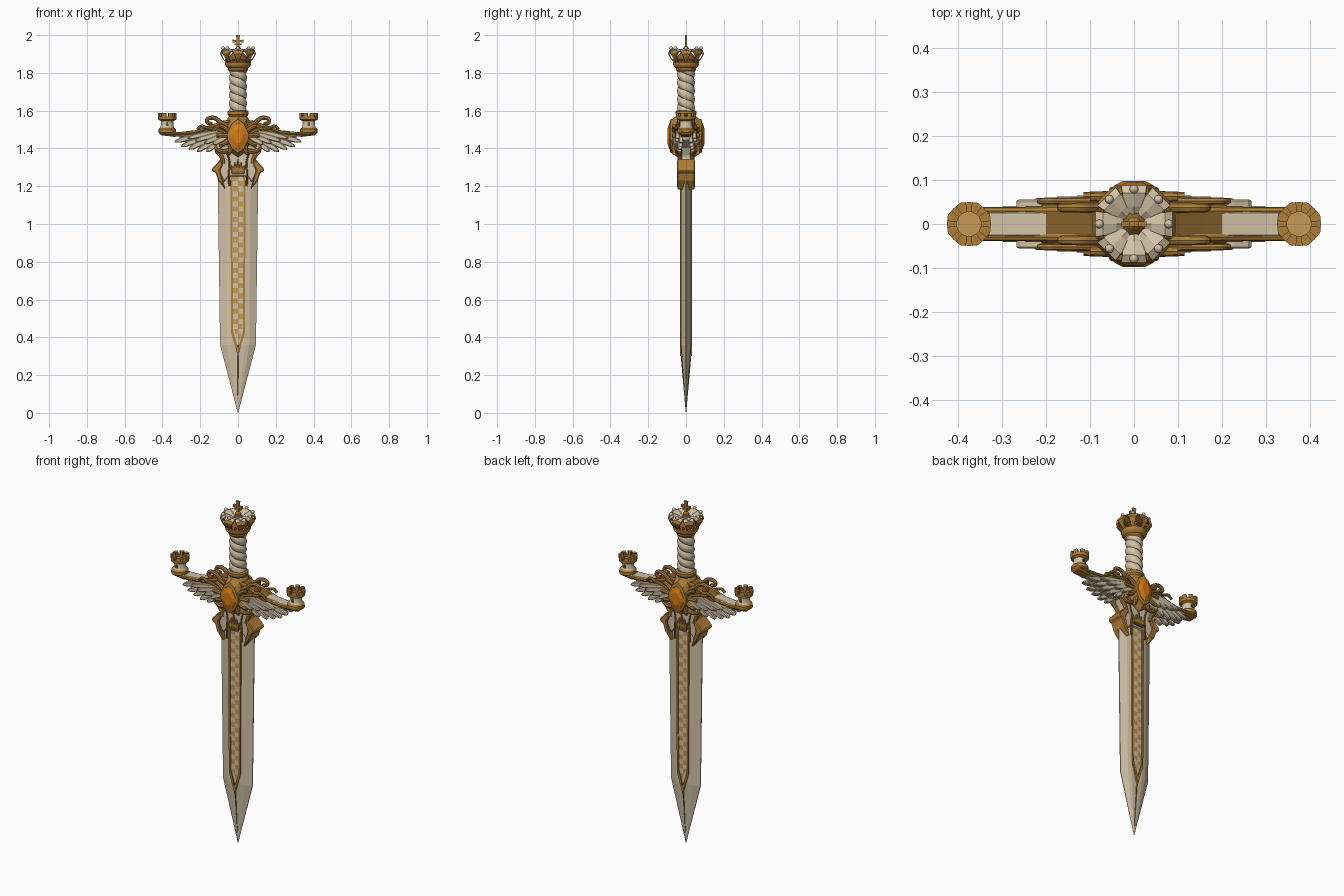
import bpy, bmesh
from math import sin, cos, pi, hypot

if "Cube" in bpy.data.objects:
    bpy.data.objects.remove(bpy.data.objects["Cube"])


def material(name, rgb):
    m = bpy.data.materials.new(name)
    m.use_nodes = True
    m.diffuse_color = (*rgb, 1)
    bsdf = m.node_tree.nodes["Principled BSDF"]
    bsdf.inputs["Base Color"].default_value = (*rgb, 1)
    bsdf.inputs["Roughness"].default_value = 0.6
    return m


CREAM = material("ivory", (0.65, 0.54, 0.38))
GOLD = material("gold", (0.42, 0.21, 0.04))
BRONZE = material("dark gold", (0.24, 0.12, 0.025))
AMBER = material("amber", (0.68, 0.2, 0.008))
INLAY = material("pale gold", (0.55, 0.32, 0.09))
SEAM = material("seam brown", (0.13, 0.09, 0.05))


def finish(o, mats, mirror="", bevel=0, smooth=True):
    """Materials, smooth shading, bevel and mirroring about the sword's centre."""
    if not o.data.materials:
        for m in mats:
            o.data.materials.append(m)
    if smooth:
        bpy.ops.object.select_all(action="DESELECT")
        o.select_set(True)
        bpy.context.view_layer.objects.active = o
        bpy.ops.object.shade_smooth_by_angle(angle=0.6)
    if bevel:
        b = o.modifiers.new("bevel", "BEVEL")
        b.width, b.segments = bevel, 1
    if mirror:
        mm = o.modifiers.new("mirror", "MIRROR")
        mm.use_axis = ["x" in mirror, "y" in mirror, False]
        mm.use_mirror_merge = False
    return o


def mesh(name, verts, faces, mats, rule=None, **kw):
    me = bpy.data.meshes.new(name)
    me.from_pydata(verts, [], faces)
    bm = bmesh.new()
    bm.from_mesh(me)
    bmesh.ops.recalc_face_normals(bm, faces=bm.faces)
    bm.normal_update()
    if rule:
        for f in bm.faces:
            f.material_index = rule(f.calc_center_median(), f.normal)
    bm.to_mesh(me)
    bm.free()
    o = bpy.data.objects.new(name, me)
    bpy.context.collection.objects.link(o)
    return finish(o, mats, **kw)


def loft(name, rings, mats, rule=None, **kw):
    """Skin a list of equal rings and cap both ends."""
    n = len(rings[0])
    faces = [(i * n + j, i * n + (j + 1) % n, (i + 1) * n + (j + 1) % n, (i + 1) * n + j)
             for i in range(len(rings) - 1) for j in range(n)]
    faces += [tuple(range(n)), tuple(range((len(rings) - 1) * n, len(rings) * n))]
    return mesh(name, [v for r in rings for v in r], faces, mats, rule, **kw)


def prism(name, pts, y0, y1, mat, **kw):
    return loft(name, [[(x, y, z) for x, z in pts] for y in (y0, y1)], [mat], smooth=False, **kw)


def symmetric(half):
    return half + [(-x, z) for x, z in reversed(half) if x > 0]


def lathe(name, profile, mats, rule=None, cx=0, n=32, **kw):
    return loft(name, [[(cx + r * cos(2 * pi * k / n), r * sin(2 * pi * k / n), z)
                        for k in range(n)] for r, z in profile], mats, rule, **kw)


def tube(name, pts, y, radius, mat, mirror="xy"):
    """Tapered scroll through x, z points on the plane y."""
    cu = bpy.data.curves.new(name, "CURVE")
    cu.dimensions, cu.bevel_depth, cu.bevel_resolution = "3D", radius, 2
    cu.use_fill_caps, cu.resolution_u = True, 5
    sp = cu.splines.new("NURBS")
    sp.points.add(len(pts) - 1)
    for i, (p, (x, z)) in enumerate(zip(sp.points, pts)):
        p.co, p.radius = (x, y, z, 1), 1 - 0.35 * i / len(pts)
    sp.use_endpoint_u, sp.order_u = True, 3
    o = bpy.data.objects.new(name, cu)
    bpy.context.collection.objects.link(o)
    bpy.ops.object.select_all(action="DESELECT")
    o.select_set(True)
    bpy.context.view_layer.objects.active = o
    bpy.ops.object.convert(target="MESH")
    o = bpy.context.view_layer.objects.active
    o.data.materials.clear()
    return finish(o, [mat], mirror)


# Blade: bevelled cross-section lofted from tip to collar
def section(z, w, m, d):
    half = [(w, -0.003 * d / 0.03), (m, -d * 0.8), (m * 0.6, -d), (-m * 0.6, -d), (-m, -d * 0.8),
            (-w, -0.003 * d / 0.03)]
    return [(x, y, z) for x, y in half] + [(x, -y, z) for x, y in reversed(half)]


loft("blade", [section(0, 0.001, 0.0005, 0.001), section(0.36, 0.095, 0.06, 0.026),
               section(1.3, 0.108, 0.066, 0.026)], [CREAM], smooth=False)

# Gold fuller frame, tip ridge and chequered inlay
prism("fuller_frame", [(0.041, 1.26), (0.036, 0.42), (0, 0.3), (0, 0.345), (0.026, 0.43), (0.03, 1.26)],
      -0.033, -0.02, GOLD, mirror="xy")
loft("tip_ridge", [[(-h, 0, z), (0, -d, z), (h, 0, z), (0, d, z)]
                   for z, h, d in ((0.02, 0.002, 0.003), (0.36, 0.012, 0.033))], [BRONZE], smooth=False)
ROWS, COLS, TILE = 32, 2, 0.027
grid = [((c - 1) * TILE * min(1, 0.35 + r * 0.2), -0.0285, 0.39 + r * TILE)
        for r in range(ROWS + 1) for c in range(COLS + 1)]
cells = [(r * 3 + c, r * 3 + c + 1, r * 3 + c + 4, r * 3 + c + 3) for r in range(ROWS) for c in range(COLS)]
mesh("chequered_inlay", grid, cells, [CREAM, INLAY],
     lambda c, n: (int((c.z - 0.39) / TILE) + (c.x > 0)) % 2, mirror="y", smooth=False)

# Blade collar with gold hooks and a little crown emblem
prism("blade_collar", symmetric([(0, 1.25), (0.05, 1.25), (0.075, 1.22), (0.1, 1.27), (0.12, 1.29),
                                 (0.088, 1.33), (0.085, 1.36), (0.11, 1.41), (0, 1.43)]),
      -0.034, 0.034, CREAM, bevel=0.006)
prism("collar_hook", [(0.09, 1.345), (0.137, 1.295), (0.137, 1.28), (0.118, 1.27), (0.105, 1.23),
                      (0.066, 1.18), (0.083, 1.24), (0.095, 1.285), (0.08, 1.315)],
      -0.048, 0.048, GOLD, mirror="x", bevel=0.005)
tube("collar_rim", [(0.08, 1.32), (0.082, 1.36), (0.12, 1.385), (0.11, 1.42)], -0.032, 0.013, GOLD)
tube("fuller_arch", [(0.045, 1.2), (0.05, 1.27), (0.04, 1.33), (0.06, 1.38)], -0.034, 0.006, BRONZE)
prism("emblem_crown", symmetric([(0, 1.265), (0.034, 1.265), (0.034, 1.285), (0.046, 1.322),
                                 (0.024, 1.3), (0.016, 1.33), (0.008, 1.305), (0, 1.35)]),
      -0.046, -0.03, GOLD, mirror="y", bevel=0.003)
prism("emblem_band", symmetric([(0, 1.272), (0.036, 1.272), (0.036, 1.28), (0, 1.28)]),
      -0.048, -0.03, BRONZE, mirror="y")

# Cross guard: gold root, ivory arm and gold rims
prism("guard_root", symmetric([(0, 1.42), (0.09, 1.43), (0.21, 1.465), (0.225, 1.49), (0.16, 1.515),
                               (0.09, 1.545), (0, 1.56)]), -0.044, 0.044, BRONZE, bevel=0.012)
prism("guard_arm", [(0.18, 1.45), (0.33, 1.465), (0.38, 1.475), (0.38, 1.488), (0.3, 1.488), (0.18, 1.502)],
      -0.03, 0.03, CREAM, mirror="x", bevel=0.005)
tube("guard_rim", [(0.08, 1.535), (0.16, 1.51), (0.22, 1.485), (0.3, 1.478), (0.38, 1.48)], -0.03, 0.011, GOLD)
prism("rook_shelf", [(0.325, 1.46), (0.41, 1.47), (0.42, 1.495), (0.325, 1.49)], -0.03, 0.03, GOLD,
      mirror="x", bevel=0.006)


# Wings: overlapping feathers fanned outward
def feather(root, tip, width, y):
    (ax, az), (bx, bz) = root, tip
    dx, dz = bx - ax, bz - az
    k = width / hypot(dx, dz)
    outline = [(0, 0.5), (0.4, 0.9), (0.75, 0.9), (0.93, 0.5), (1, -0.2), (0.85, -0.8), (0.4, -0.9), (0, -0.5)]
    pts = [(ax + dx * t - dz * k * s, az + dz * t + dx * k * s) for t, s in outline]
    prism("wing_feather", pts, y - 0.012, y + 0.012, CREAM, mirror="xy", bevel=0.004)


long_tips = [(0.34, 1.435), (0.305, 1.41), (0.265, 1.395), (0.22, 1.383), (0.17, 1.383), (0.125, 1.395)]
for i, tip in enumerate(long_tips):
    feather((tip[0] * 0.42, 1.485 - 0.008 * i), tip, 0.016, -0.026 - 0.003 * i)
short_tips = [(0.27, 1.455), (0.23, 1.44), (0.18, 1.428), (0.135, 1.422)]
for i, tip in enumerate(short_tips):
    feather((tip[0] * 0.35, 1.492 - 0.008 * i), tip, 0.015, -0.044 - 0.003 * i)
prism("wing_core", [(0.05, 1.42), (0.15, 1.405), (0.24, 1.42), (0.31, 1.445), (0.31, 1.47), (0.05, 1.5)],
      -0.02, 0.02, CREAM, mirror="x")

# Gold scrolls and leaves around the centre
scroll = [(0.03, 1.5), (0.08, 1.525), (0.12, 1.565), (0.165, 1.56), (0.165, 1.53), (0.135, 1.532)]
tube("upper_scroll", scroll, -0.037, 0.013, GOLD)
tube("middle_scroll", [(0.05, 1.47), (0.1, 1.5), (0.16, 1.505), (0.2, 1.525), (0.215, 1.5)], -0.052, 0.01, GOLD)
tube("lower_scroll", [(0.03, 1.4), (0.07, 1.375), (0.12, 1.4), (0.11, 1.44), (0.085, 1.43)], -0.045, 0.013, GOLD)
for tip in [(0.1, 1.52), (0.115, 1.47), (0.1, 1.42), (0.05, 1.375)]:
    tube("gem_leaf", [(0.03, 1.465), ((tip[0] + 0.03) / 2, tip[1]), tip], -0.062, 0.014, GOLD)

# Central boss with a faceted gem on both faces
kite = symmetric([(0, 1.385), (0.028, 1.405), (0.05, 1.45), (0.05, 1.48), (0.028, 1.525), (0, 1.545)])


def scaled(k, y):
    return [(x * k, y, 1.465 + (z - 1.465) * k) for x, z in kite]


loft("gem_boss", [scaled(1.1, -0.075), scaled(1.4, -0.045), scaled(1.4, 0.045), scaled(1.1, 0.075)],
     [GOLD], smooth=False)
loft("gem_frame", [scaled(1.15, -0.06), scaled(1.12, -0.082), scaled(0.9, -0.086)], [GOLD],
     mirror="y", smooth=False)
loft("gem", [scaled(0.92, -0.07), scaled(0.88, -0.088), scaled(0.5, -0.098)], [AMBER], mirror="y", smooth=False)

# Rook towers on the arm ends
tower = [(0.04, 1.478), (0.046, 1.484), (0.046, 1.502), (0.037, 1.51), (0.033, 1.52), (0.033, 1.545),
         (0.048, 1.553), (0.05, 1.57), (0.028, 1.57), (0.028, 1.556)]
lathe("rook_tower", tower, [GOLD, CREAM, INLAY],
      lambda c, n: 1 if 1.508 < c.z < 1.546 else 2 if abs(n.z) > 0.9 and 1.554 < c.z < 1.558 else 0,
      cx=0.375, n=24, mirror="x")
for k in range(8):
    a0, a1 = (k + 0.18) * pi / 4, (k + 0.82) * pi / 4
    base = [(0.375 + r * cos(a), r * sin(a)) for r, a in
            ((0.028, a0), (0.05, a0), (0.052, (a0 + a1) / 2), (0.05, a1), (0.028, a1))]
    loft("rook_merlon", [[(x, y, z) for x, y in base] for z in (1.568, 1.588)], [GOLD],
         mirror="x", smooth=False)
prism("rook_window", [(0.368, 1.52), (0.382, 1.52), (0.382, 1.536), (0.375, 1.543), (0.368, 1.536)],
      -0.036, -0.029, SEAM, mirror="xy")

# Twisted grip with dark grooves, and gold ferrules
N, LEVELS = 40, 90
rings = []
for i in range(LEVELS + 1):
    z = 1.57 + 0.26 * i / LEVELS
    rings.append([((0.038 + 0.009 * abs(sin(2 * pi * j / N + 70 * z)) ** 0.6) * cos(2 * pi * j / N),
                   (0.038 + 0.009 * abs(sin(2 * pi * j / N + 70 * z)) ** 0.6) * sin(2 * pi * j / N), z)
                  for j in range(N)])
loft("grip", rings, [CREAM, SEAM], lambda c, n: int(hypot(c.x, c.y) < 0.0405))
lathe("lower_ferrule", [(0.06, 1.54), (0.055, 1.56), (0.048, 1.57), (0.055, 1.58), (0.055, 1.595), (0.046, 1.602)],
      [GOLD])

# Crown pommel: band, core, eight flared arches and beads
lathe("crown_band", [(0.044, 1.805), (0.052, 1.815), (0.052, 1.825), (0.064, 1.833), (0.068, 1.842),
                     (0.068, 1.856), (0.058, 1.862)], [GOLD])
lathe("crown_core", [(0.055, 1.85), (0.05, 1.88), (0.03, 1.905), (0.012, 1.92)], [BRONZE], n=16)
path = [(0.01, 1.905, 0.004), (0.04, 1.92, 0.015), (0.07, 1.93, 0.026), (0.088, 1.92, 0.029),
        (0.094, 1.902, 0.02), (0.082, 1.88, 0.012), (0.06, 1.855, 0.01)]
for k in range(8):
    a = k * pi / 4
    rings = []
    for r, z, w in path:
        inner, drop = r * 0.93 - 0.003, 0.008 if r > 0.03 else 0.004
        rings.append([(q * cos(a) - s * sin(a), q * sin(a) + s * cos(a), h) for q, s, h in
                      ((r, -w, z - 0.004), (r, 0, z), (r, w, z - 0.004),
                       (inner, w, z - drop), (inner, -w, z - drop))])
    loft("crown_arch", rings, [GOLD, CREAM], lambda c, n: int(n.z > 0.45 and c.z > 1.905), smooth=False)
    bpy.ops.mesh.primitive_uv_sphere_add(segments=12, ring_count=8, radius=0.01,
                                         location=(0.079 * cos(a), 0.079 * sin(a), 1.93))
    bead = bpy.context.object
    bead.name = "crown_bead"
    finish(bead, [CREAM])
    bpy.ops.mesh.primitive_ico_sphere_add(subdivisions=1, radius=0.009,
                                          location=(0.068 * cos(a + pi / 8), 0.068 * sin(a + pi / 8), 1.868))
    stud = bpy.context.object
    stud.name = "crown_stud"
    finish(stud, [GOLD], smooth=False)

# Finial cross
lathe("finial_knob", [(0.006, 1.905), (0.016, 1.918), (0.016, 1.93), (0.006, 1.942)], [GOLD], n=16)
prism("finial_cross", symmetric([(0, 1.93), (0.007, 1.93), (0.007, 1.948), (0.018, 1.948), (0.018, 1.956),
                                 (0.007, 1.956), (0.007, 1.964), (0.028, 1.96), (0.028, 1.976), (0.007, 1.972),
                                 (0.011, 2.0), (0, 2.0)]), -0.006, 0.006, GOLD)
